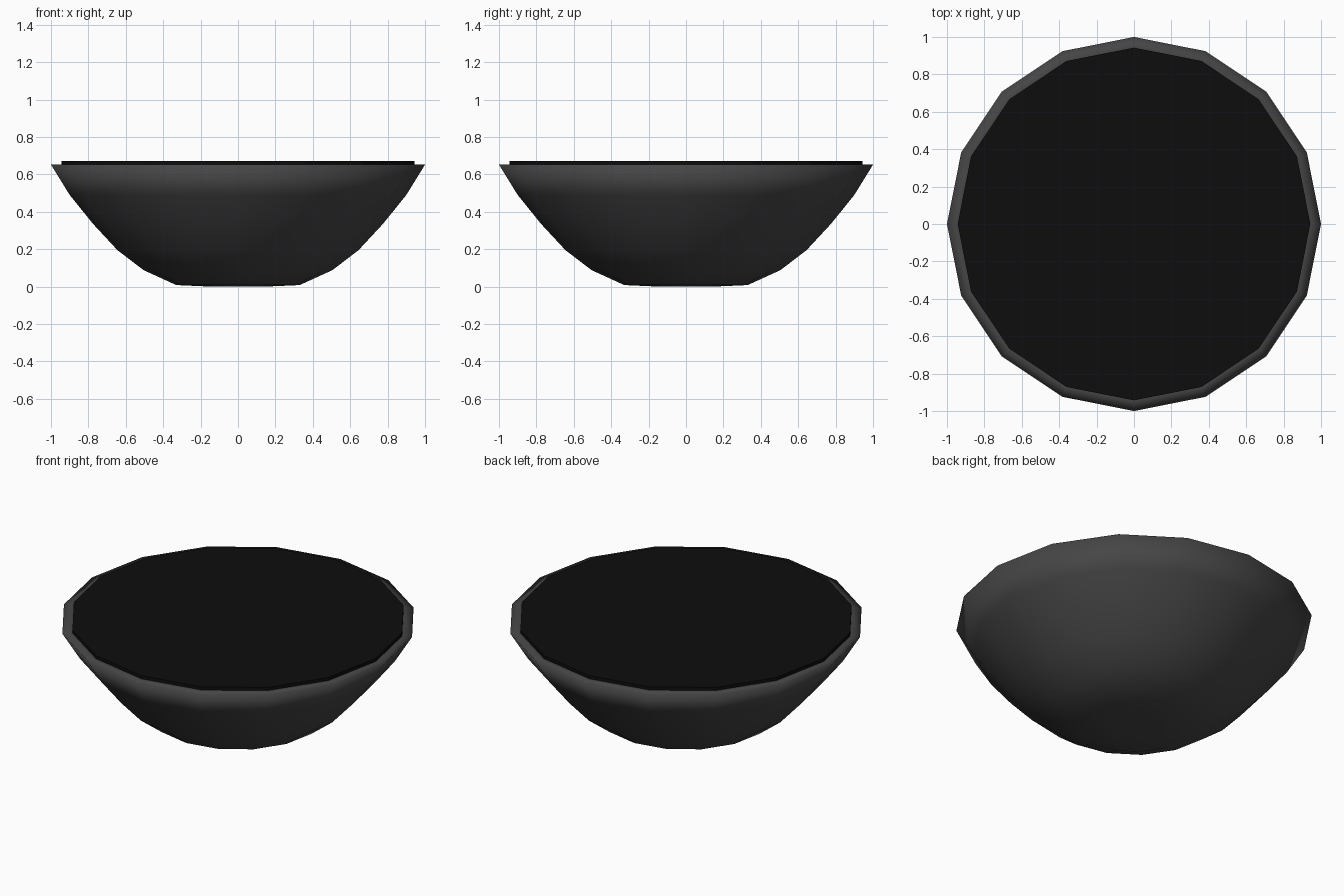
import bpy
import bmesh
from math import cos, sin, pi

if "Cube" in bpy.data.objects:
    bpy.data.objects.remove(bpy.data.objects["Cube"])

SIDES = 16


def material(name, rgb):
    mat = bpy.data.materials.new(name)
    mat.diffuse_color = (*rgb, 1)
    mat.use_nodes = True
    mat.node_tree.nodes["Principled BSDF"].inputs["Base Color"].default_value = mat.diffuse_color
    return mat


def lathe(name, profile, mat, smooth):
    """Revolve (radius, z) points around z, capping open ends."""
    bm = bmesh.new()
    rings = []
    for r, z in profile:
        rings.append([bm.verts.new((r * cos(2 * pi * i / SIDES),
                                    r * sin(2 * pi * i / SIDES), z))
                      for i in range(SIDES)])
    for low, high in zip(rings, rings[1:]):
        for i in range(SIDES):
            j = (i + 1) % SIDES
            bm.faces.new((low[i], low[j], high[j], high[i]))
    bm.faces.new(rings[0][::-1])
    bm.faces.new(rings[-1])
    for f in bm.faces:
        f.smooth = smooth
    mesh = bpy.data.meshes.new(name)
    bm.to_mesh(mesh)
    bm.free()
    mesh.materials.append(mat)
    obj = bpy.data.objects.new(name, mesh)
    bpy.context.collection.objects.link(obj)
    return obj


# Rounded bowl with a narrow flat rim
lathe("bowl",
      [(0.15, 0.0), (0.33, 0.008), (0.505, 0.088), (0.645, 0.195),
       (0.775, 0.335), (0.90, 0.49), (1.0, 0.652), (0.943, 0.652)],
      material("dark_grey", (0.06, 0.06, 0.06)), True)

# Thin black disc lying on the rim
lathe("top_disc", [(0.943, 0.648), (0.943, 0.672)],
      material("black", (0.004, 0.004, 0.004)), False)
